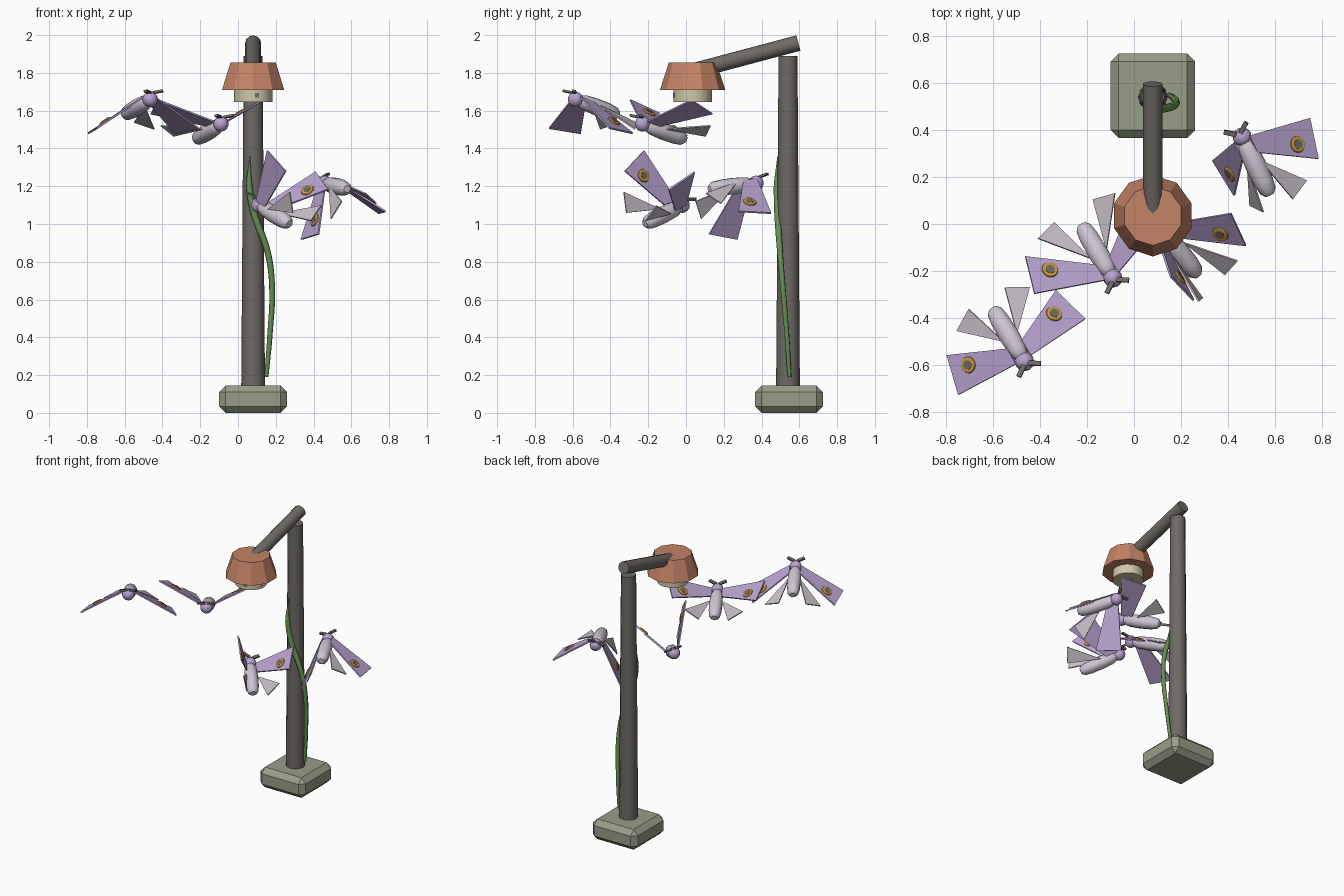
import bpy, bmesh, math
from mathutils import Matrix, Vector

if "Cube" in bpy.data.objects:
    bpy.data.objects.remove(bpy.data.objects["Cube"])


def mat(name, r, g, b):
    m = bpy.data.materials.new(name)
    lin = lambda c: ((c / 255 + 0.055) / 1.055) ** 2.4 if c > 10 else c / 3295
    m.diffuse_color = (lin(r), lin(g), lin(b), 1)
    m.use_nodes = True
    m.node_tree.nodes["Principled BSDF"].inputs["Base Color"].default_value = m.diffuse_color
    return m


STONE = mat("mossy_stone", 152, 157, 136)
METAL = mat("dark_metal", 110, 106, 100)
CLAY = mat("terracotta", 196, 131, 101)
CREAM = mat("cream_glass", 208, 199, 170)
GREEN = mat("vine_green", 104, 145, 84)
PURPLE = mat("wing_purple", 184, 163, 208)
FUR = mat("pale_fur", 206, 198, 211)
PALE = mat("pale_wing", 198, 190, 198)
GOLD = mat("spot_gold", 204, 154, 62)


def finish(bm, name, material, matrix=Matrix(), smooth=None):
    bmesh.ops.recalc_face_normals(bm, faces=bm.faces)
    me = bpy.data.meshes.new(name)
    bm.to_mesh(me)
    bm.free()
    ob = bpy.data.objects.new(name, me)
    bpy.context.collection.objects.link(ob)
    me.materials.append(material)
    ob.matrix_world = matrix
    if smooth:
        bpy.ops.object.select_all(action='DESELECT')
        ob.select_set(True)
        bpy.context.view_layer.objects.active = ob
        bpy.ops.object.shade_smooth_by_angle(angle=math.radians(smooth))
    return ob


def lathe(name, material, profile, sides, matrix=Matrix(), smooth=None):
    """Closed solid of rings (radius, height) around local z."""
    bm = bmesh.new()
    rings = []
    for r, h in profile:
        rings.append([bm.verts.new((r * math.sin(2 * math.pi * i / sides),
                                    r * math.cos(2 * math.pi * i / sides), h))
                      for i in range(sides)])
    for a, b in zip(rings, rings[1:]):
        for i in range(sides):
            j = (i + 1) % sides
            bm.faces.new((a[i], a[j], b[j], b[i]))
    bm.faces.new(rings[0])
    bm.faces.new(rings[-1])
    return finish(bm, name, material, matrix, smooth)


def plate(name, material, points, thick, matrix):
    """Flat outline in local xy given a thickness."""
    bm = bmesh.new()
    low = [bm.verts.new((x, y, -thick / 2)) for x, y in points]
    top = [bm.verts.new((x, y, thick / 2)) for x, y in points]
    bm.faces.new(low)
    bm.faces.new(top)
    for i in range(len(points)):
        j = (i + 1) % len(points)
        bm.faces.new((low[i], low[j], top[j], top[i]))
    return finish(bm, name, material, matrix)


def box(name, material, size, matrix, bevel=0):
    bm = bmesh.new()
    bmesh.ops.create_cube(bm, size=1, matrix=Matrix.Diagonal((*size, 1)))
    if bevel:
        bmesh.ops.bevel(bm, geom=bm.edges[:], offset=bevel, segments=1,
                        affect='EDGES', profile=0.5)
    return finish(bm, name, material, matrix)


T = Matrix.Translation

# Lamp post: stone foot, tapered pole, sloping arm
box("base", STONE, (0.36, 0.36, 0.145), T((0.08, 0.545, 0.0725)), 0.035)
lathe("pole", METAL, [(0.063, 0.13), (0.05, 1.89)], 12, T((0.08, 0.54, 0)), 40)
arm_end, arm_dir = Vector((0.08, 0.595, 1.958)), Vector((0, -0.545, -0.145))
lathe("arm", METAL, [(0.042, 0), (0.042, arm_dir.length)], 12,
      T(arm_end) @ arm_dir.to_track_quat('Z', 'Y').to_matrix().to_4x4(), 40)

# Lamp head: shade, glass and small catch
lathe("shade", CLAY, [(0.173, 1.71), (0.126, 1.855)], 10, T((0.08, 0.035, 0)))
lathe("lamp_glass", CREAM, [(0.102, 1.645), (0.102, 1.72)], 16, T((0.08, 0.035, 0)), 40)
box("glass_catch", METAL, (0.022, 0.02, 0.025), T((0.1, -0.058, 1.682)))

# Vine climbing the pole
path = [(0.15, 0.548, 0.19, 0.8), (0.168, 0.535, 0.4, 1.0), (0.18, 0.512, 0.68, 1.1),
        (0.155, 0.497, 0.86, 1.2), (0.09, 0.486, 1.04, 1.4), (0.06, 0.48, 1.2, 1.2),
        (0.064, 0.485, 1.36, 0.1)]
cu = bpy.data.curves.new("vine", 'CURVE')
cu.dimensions = '3D'
cu.bevel_depth = 0.014
cu.bevel_resolution = 1
cu.resolution_u = 5
cu.use_fill_caps = True
sp = cu.splines.new('BEZIER')
sp.bezier_points.add(len(path) - 1)
for p, (x, y, z, r) in zip(sp.bezier_points, path):
    p.co, p.radius = (x, y, z), r
    p.handle_left_type = p.handle_right_type = 'AUTO'
cu.materials.append(GREEN)
bpy.context.collection.objects.link(bpy.data.objects.new("vine", cu))

# Wing outlines: (distance from hinge, position along body)
FORE = [(0, -0.005), (0, -0.085), (0.267, -0.238), (0.318, -0.068)]
HIND = [(0, -0.12), (0.17, -0.295), (0.065, -0.335)]
BODY = [(0.02, -0.275), (0.036, -0.255), (0.043, -0.21), (0.045, -0.13),
        (0.041, -0.06), (0.03, -0.025), (0.015, -0.012)]


def moth(tag, head, forward, up, flap):
    """Moth with its head at the local origin, facing local +y."""
    f = Vector(forward).normalized()
    r = f.cross(Vector(up)).normalized()
    u = r.cross(f)
    frame = T(head) @ Matrix((r, f, u)).transposed().to_4x4()

    bm = bmesh.new()
    bmesh.ops.create_uvsphere(bm, u_segments=12, v_segments=8, radius=0.041)
    finish(bm, tag + "_head", PURPLE, frame, 60)
    lathe(tag + "_body", FUR, BODY, 10,
          frame @ Matrix.Rotation(-math.pi / 2, 4, 'X'), 50)

    for side, word in ((1, "right"), (-1, "left")):
        n = f"{tag}_{word}_"
        hinge = (frame @ T((side * 0.035, 0, 0.015))
                 @ Matrix.Rotation(-side * math.radians(flap), 4, 'Y'))
        plate(n + "forewing", PURPLE, [(side * s, y) for s, y in FORE], 0.009, hinge)
        plate(n + "hindwing", PALE, [(side * s, y) for s, y in HIND], 0.007,
              hinge @ T((0, 0, -0.006)))
        # Eye spot on the upper face: gold ring around a dark disc
        spot = hinge @ T((side * 0.2, -0.14, 0.0045))
        lathe(n + "spot_ring", GOLD, [(0.036, 0), (0.034, 0.005), (0.029, 0.008)], 14, spot)
        lathe(n + "spot_centre", METAL, [(0.02, 0.006), (0.02, 0.0095)], 12, spot)
        # Stubby antenna
        box(n + "antenna", METAL, (0.02, 0.055, 0.012),
            frame @ T((side * 0.032, 0.038, 0.03))
            @ Matrix.Rotation(-side * math.radians(55), 4, 'Z'))


moth("moth_1", (-0.465, -0.585, 1.66), (0.49, -0.82, 0.30), (0, 0, 1), -29)
moth("moth_2", (-0.09, -0.23, 1.53), (0.48, -0.82, 0.30), (0, 0, 1), 26)
moth("moth_3", (0.46, 0.37, 1.215), (-0.43, 0.90, 0.11), (-0.25, -0.16, 0.95), -51)
moth("moth_4", (0.11, -0.02, 1.10), (-0.60, 0.73, 0.37), (0.47, -0.07, 0.90), 60)
